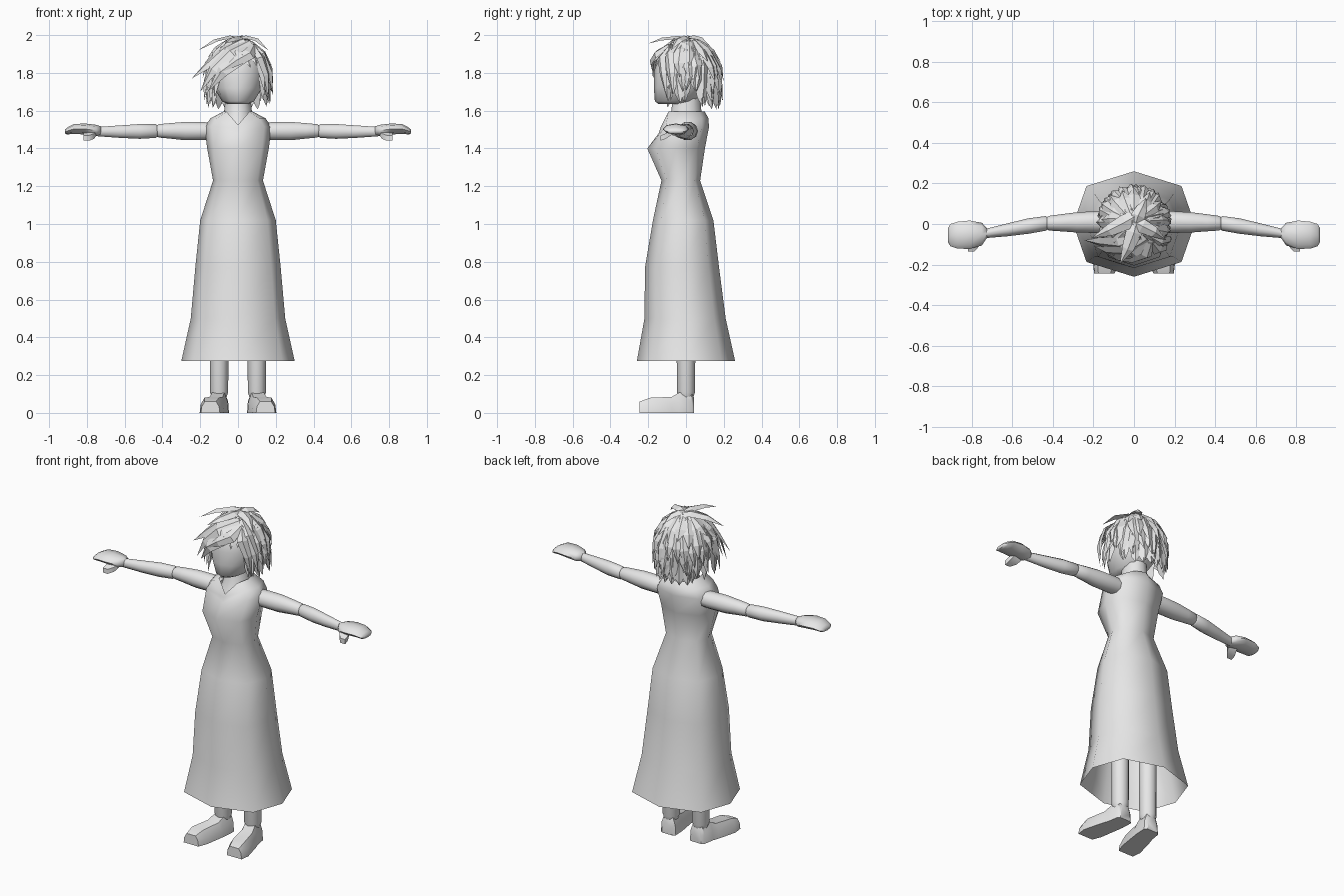
import bpy, bmesh, math, random
from mathutils import Vector

random.seed(4)
grey = bpy.data.materials.new("plain grey")
grey.diffuse_color = (0.8, 0.8, 0.8, 1)


def finish(name, bm, angle=60, mirror=False):
    bmesh.ops.recalc_face_normals(bm, faces=bm.faces)
    me = bpy.data.meshes.new(name)
    bm.to_mesh(me)
    bm.free()
    me.materials.append(grey)
    ob = bpy.data.objects.new(name, me)
    bpy.context.collection.objects.link(ob)
    if mirror:
        ob.modifiers.new("mirror", 'MIRROR').use_mirror_merge = False
    if angle:
        bpy.ops.object.select_all(action='DESELECT')
        bpy.context.view_layer.objects.active = ob
        ob.select_set(True)
        bpy.ops.object.shade_smooth_by_angle(angle=math.radians(angle))
    return ob


def loft(name, rings, caps=(True, True), angle=60, mirror=False):
    """Skin a list of equal-length point rings."""
    bm = bmesh.new()
    rows = [[bm.verts.new(p) for p in r] for r in rings]
    n = len(rows[0])
    for a, b in zip(rows, rows[1:]):
        for i in range(n):
            j = (i + 1) % n
            bm.faces.new((a[i], a[j], b[j], b[i]))
    if caps[0]:
        bm.faces.new(rows[0])
    if caps[1]:
        bm.faces.new(rows[-1])
    return finish(name, bm, angle, mirror)


def oval_z(z, rx, front, back, n=12, cx=0.0):
    cy, ry = (front + back) / 2, (back - front) / 2
    return [(cx + rx * math.cos(2 * math.pi * i / n),
             cy + ry * math.sin(2 * math.pi * i / n), z) for i in range(n)]


def oval_x(x, y, z, ry, rz, n=10):
    return [(x, y + ry * math.cos(2 * math.pi * i / n),
             z + rz * math.sin(2 * math.pi * i / n)) for i in range(n)]


# Dress: eight-sided rings, open at the hem and neckline
def dress_ring(z, rx, front, back, zfront=None):
    cy, ry = (front + back) / 2, (back - front) / 2
    unit = [(0, -1), (.78, -.72), (1, 0), (.78, .72),
            (0, 1), (-.78, .72), (-1, 0), (-.78, -.72)]
    ring = [(u * rx, cy + v * ry, z) for u, v in unit]
    if zfront:
        ring[0] = (0, front, zfront)
    return ring


loft("dress", [dress_ring(*r) for r in (
    (.275, .30, -.26, .26), (.50, .25, -.22, .21), (.77, .226, -.217, .175),
    (1.02, .20, -.175, .145), (1.23, .132, -.13, .075), (1.40, .163, -.205, .10),
    (1.515, .178, -.145, .122, 1.48), (1.56, .145, -.135, .118, 1.51),
    (1.595, .078, -.125, .10, 1.525))], caps=(False, False))

# Neck widening into the upper chest
loft("neck", [oval_z(*r) for r in (
    (1.48, .10, -.128, .09), (1.535, .085, -.108, .09),
    (1.59, .074, -.078, .082), (1.68, .066, -.07, .075))])

# Head with a flat face
loft("head", [oval_z(*r) for r in (
    (1.635, .055, -.145, .03), (1.65, .085, -.165, .06), (1.72, .127, -.17, .11),
    (1.80, .143, -.17, .145), (1.87, .138, -.155, .15), (1.93, .105, -.115, .12),
    (1.96, .055, -.06, .07))])

# Arms
loft("upper_arm", [oval_x(*r) for r in (
    (.11, .01, 1.49, .05, .045), (.18, .01, 1.492, .054, .05), (.28, .008, 1.492, .05, .051),
    (.36, .006, 1.493, .042, .043), (.42, .004, 1.493, .036, .037),
    (.435, .003, 1.493, .025, .026))], mirror=True)
loft("lower_arm", [oval_x(*r) for r in (
    (.42, .004, 1.492, .025, .026), (.435, .003, 1.492, .036, .038),
    (.52, -.01, 1.49, .038, .041), (.62, -.028, 1.489, .032, .035),
    (.74, -.048, 1.489, .022, .026))], mirror=True)

# Hands: mitten palm and a thumb
loft("hand", [oval_x(*r, n=8) for r in (
    (.725, -.045, 1.492, .024, .024), (.75, -.05, 1.495, .056, .03),
    (.81, -.053, 1.503, .07, .029), (.87, -.055, 1.503, .066, .026),
    (.905, -.055, 1.492, .055, .018), (.917, -.055, 1.489, .035, .010))], mirror=True)
loft("thumb", [[(x + dx, y, z + dz) for dx, dz in
                ((-w, -.014), (w, -.014), (w, .014), (-w, .014))]
               for x, y, z, w in ((.775, -.07, 1.49, .03), (.79, -.108, 1.465, .028),
                                  (.803, -.135, 1.455, .016))], mirror=True)

# Legs and shoes with the toes turned out
loft("leg", [oval_z(z, r, -r, r, 12, .1) for z, r in
             ((.085, .04), (.11, .048), (.75, .052))], mirror=True)


def shoe_ring(y, cx, w, h):
    return [(cx + u * w, y, v * h) for u, v in
            ((-1, 0), (1, 0), (.92, .55), (.6, 1), (-.6, 1), (-.92, .55))]


loft("shoe", [shoe_ring(*r) for r in (
    (.043, .098, .035, .08), (.03, .098, .05, .105), (-.035, .105, .054, .108),
    (-.075, .115, .058, .085), (-.19, .139, .064, .08),
    (-.245, .146, .05, .06))], angle=40, mirror=True)

# Hair: pointed locks with a raised ridge
hair = bmesh.new()
CENTRE = Vector((0, .01, 1.79))


def lock(points, width, ridge=.014):
    pts = [Vector(p) for p in points]
    rows = []
    for i, p in enumerate(pts[:-1]):
        out = (p - CENTRE).normalized()
        side = (pts[i + 1] - pts[max(i - 1, 0)]).cross(out).normalized()
        w = width * (.6, 1, .75)[i] / 2
        rows.append([hair.verts.new(q) for q in (p - side * w, p + out * ridge, p + side * w)])
    tip = hair.verts.new(pts[-1])
    for a, b in zip(rows, rows[1:]):
        for i in range(3):
            j = (i + 1) % 3
            hair.faces.new((a[i], a[j], b[j], b[i]))
    for i in range(3):
        hair.faces.new((rows[-1][i], rows[-1][(i + 1) % 3], tip))
    hair.faces.new(rows[0])


def scalp(az, t, f):
    """Point at azimuth and polar angle; hangs straight once past the widest part."""
    a, s = math.radians(az), math.sin(math.radians(min(t, 95)))
    return CENTRE + Vector((.148 * f * s * math.cos(a), .15 * f * s * math.sin(a),
                            .185 * math.cos(math.radians(t))))


# count, azimuth range, polar start and end, tip flare, width
for count, a0, a1, t0, t1, flare, width in (
        (22, -38, 222, 70, 150, 1.16, .058),
        (22, -42, 226, 48, 128, 1.24, .06),
        (18, -50, 240, 22, 104, 1.27, .07),
        (13, -95, 265, 4, 72, 1.25, .085)):
    for k in range(count):
        az = a0 + (a1 - a0) * (k + .5) / count + random.uniform(-5, 5)
        end = t1 + random.uniform(-12, 12)
        sweep = random.uniform(-14, 14)
        lock([scalp(az + sweep * u, t0 + (end - t0) * u, 1.02 + (flare - 1.02) * u ** 1.6)
              for u in (0, .33, .68, 1)], width * random.uniform(.85, 1.15))

# Nape locks
for az in range(50, 131, 16):
    lock([scalp(az, t, f) for t, f in ((100, 1), (125, 1.03), (145, 1.06), (172, 1.1))], .055)

# Fringe swept across the forehead, side locks and crown tufts
for pts, width in (
        (((.09, -.08, 1.94), (.02, -.155, 1.89), (-.08, -.165, 1.81), (-.16, -.13, 1.70)), .09),
        (((.06, -.07, 1.96), (-.04, -.135, 1.91), (-.13, -.13, 1.82), (-.20, -.11, 1.70)), .09),
        (((.03, -.06, 1.97), (-.07, -.10, 1.92), (-.16, -.09, 1.84), (-.245, -.08, 1.77)), .08),
        (((.08, -.09, 1.94), (.06, -.155, 1.90), (-.01, -.178, 1.86), (-.10, -.175, 1.80)), .07),
        (((.08, -.08, 1.94), (.12, -.13, 1.88), (.15, -.12, 1.79), (.16, -.10, 1.66)), .06),
        (((.06, -.05, 1.96), (.13, -.09, 1.90), (.17, -.08, 1.80), (.185, -.07, 1.68)), .06),
        (((-.10, -.05, 1.90), (-.15, -.06, 1.83), (-.17, -.06, 1.75), (-.18, -.07, 1.65)), .06),
        (((.02, .04, 1.97), (.0, -.04, 1.982), (-.03, -.12, 1.975), (-.07, -.20, 1.955)), .08),
        (((.03, .05, 1.97), (-.04, .01, 1.984), (-.12, -.03, 1.965), (-.21, -.07, 1.92)), .08),
        (((-.02, .02, 1.97), (.04, -.01, 1.984), (.10, -.04, 1.97), (.16, -.08, 1.92)), .07),
        (((.0, -.02, 1.97), (.02, .04, 1.985), (.04, .08, 1.975), (.06, .13, 1.94)), .07)):
    lock(pts, width)
finish("hair", hair, angle=0)
